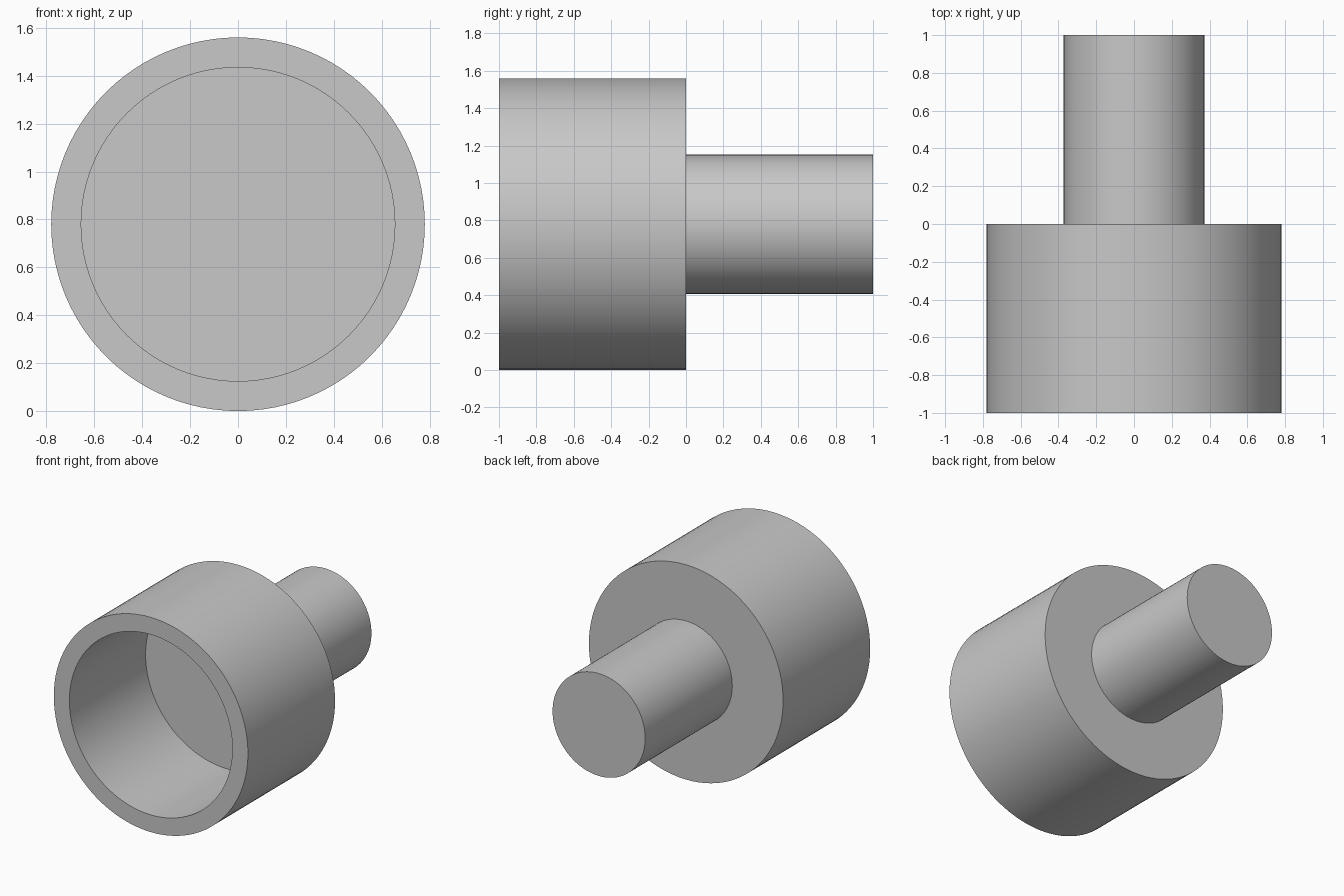
import bpy
import bmesh
from math import cos, sin, pi, radians

cube = bpy.data.objects.get("Cube")
if cube:
    bpy.data.objects.remove(cube, do_unlink=True)

SEGMENTS = 96
OUTER = 0.78      # cup radius
BORE = 0.655      # recess radius
SHAFT = 0.372     # shaft radius
FLOOR = -0.125    # y of the recess floor

# Single grey metal
grey = bpy.data.materials.new("plain_grey")
colour = (0.58, 0.58, 0.58, 1)
grey.use_nodes = True
grey.diffuse_color = colour
grey.node_tree.nodes["Principled BSDF"].inputs["Base Color"].default_value = colour


def turned_part(name, profile):
    """Turn (radius, y) points about the y axis and cap both ends."""
    bm = bmesh.new()
    angles = [2 * pi * i / SEGMENTS for i in range(SEGMENTS)]
    rings = [[bm.verts.new((r * cos(a), y, r * sin(a))) for a in angles]
             for r, y in profile]
    for near, far in zip(rings, rings[1:]):
        for i in range(SEGMENTS):
            j = (i + 1) % SEGMENTS
            bm.faces.new((near[i], near[j], far[j], far[i]))
    bm.faces.new(rings[0])
    bm.faces.new(rings[-1])
    bmesh.ops.recalc_face_normals(bm, faces=bm.faces)
    mesh = bpy.data.meshes.new(name)
    bm.to_mesh(mesh)
    bm.free()
    mesh.materials.append(grey)
    obj = bpy.data.objects.new(name, mesh)
    bpy.context.collection.objects.link(obj)
    obj.location.z = OUTER
    bpy.ops.object.select_all(action="DESELECT")
    obj.select_set(True)
    bpy.context.view_layer.objects.active = obj
    bpy.ops.object.shade_smooth_by_angle(angle=radians(30))
    return obj


# Recess floor, bore, rim, cup wall, shoulder, shaft and shaft end
turned_part("cup_with_shaft", [
    (BORE, FLOOR), (BORE, -1), (OUTER, -1), (OUTER, 0), (SHAFT, 0), (SHAFT, 1),
])
